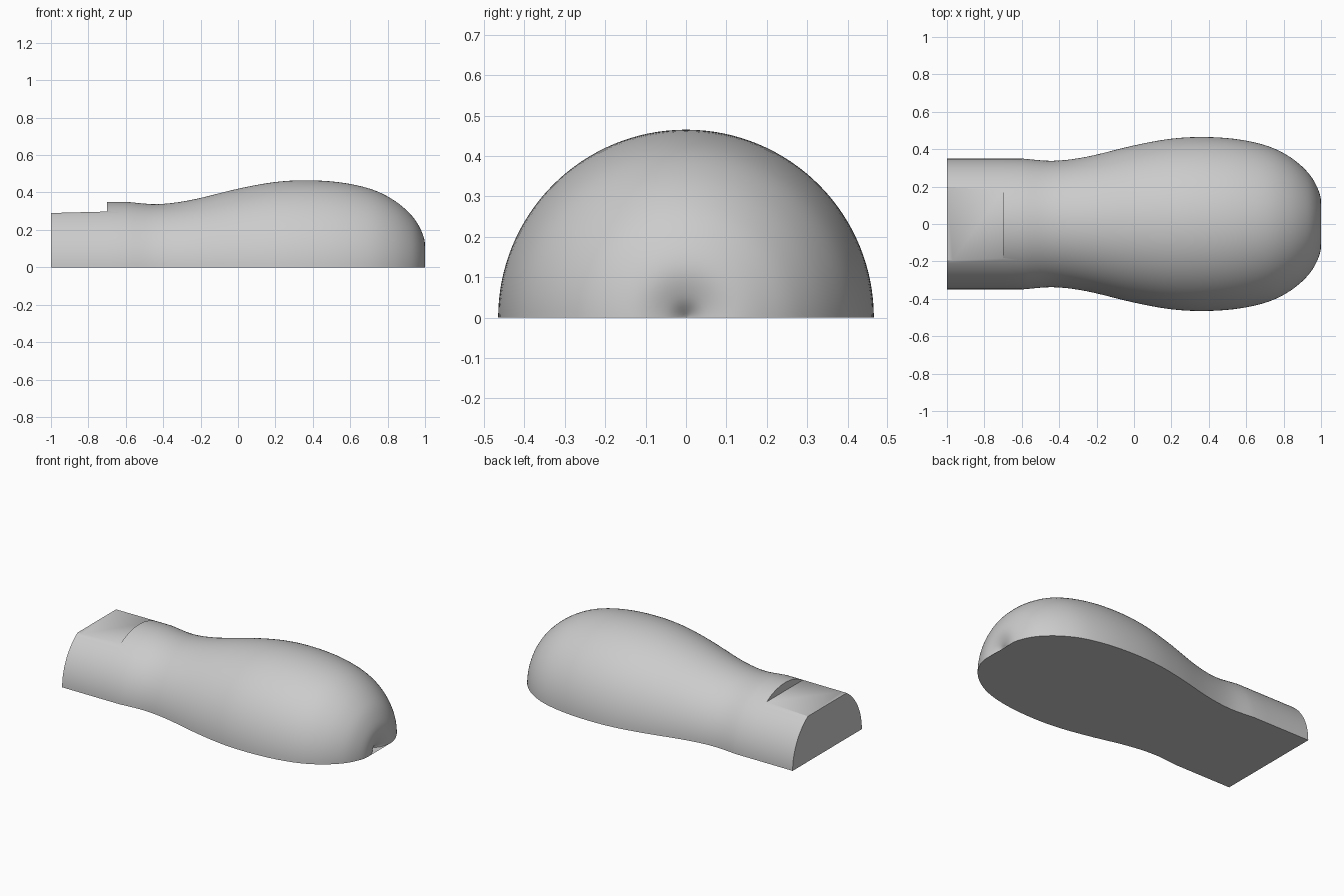
import bpy, bmesh, math
from mathutils import Vector, Matrix

cube = bpy.data.objects.get("Cube")
if cube:
    bpy.data.objects.remove(cube)

grey = bpy.data.materials.new("light_grey")
grey.use_nodes = True
COLOUR = (0.6, 0.6, 0.6, 1)
grey.diffuse_color = COLOUR
grey.node_tree.nodes["Principled BSDF"].inputs["Base Color"].default_value = COLOUR

# Half outline of the body: (x, radius), ending in a shallow dimple on the axis
NECK = [(-1, .35), (-.7, .35), (-.6, .35)]
BULB = [(-.6, .35), (-.43, .338), (-.25, .36), (0, .42), (.2, .456), (.38, .465),
        (.56, .452), (.72, .415), (.84, .354), (.93, .275), (.98, .195), (1, .12),
        (.985, .05), (.95, 0)]


def smooth_curve(points, steps=5):
    """Catmull-Rom curve through the points."""
    pts = [Vector(p) for p in points]
    pts = [2 * pts[0] - pts[1]] + pts + [2 * pts[-1] - pts[-2]]
    out = []
    for a, b, c, d in zip(pts, pts[1:], pts[2:], pts[3:]):
        for i in range(steps):
            t = i / steps
            out.append(0.5 * (2 * b + (c - a) * t + (2 * a - 5 * b + 4 * c - d) * t * t
                              + (3 * b - a - 3 * c + d) * t ** 3))
    return out + [pts[-2]]


def add_object(name, bm):
    bmesh.ops.recalc_face_normals(bm, faces=bm.faces)
    mesh = bpy.data.meshes.new(name)
    bm.to_mesh(mesh)
    bm.free()
    mesh.materials.append(grey)
    obj = bpy.data.objects.new(name, mesh)
    bpy.context.collection.objects.link(obj)
    return obj


# Half-round body, turned through 180 degrees about the x axis
profile = [Vector(p) for p in NECK[:-1]] + smooth_curve(BULB)
SIDES = 64
bm = bmesh.new()
tip = bm.verts.new((profile[-1].x, 0, 0))
rings = []
for p in profile[:-1]:
    angles = [math.pi * i / SIDES for i in range(SIDES + 1)]
    rings.append([bm.verts.new((p.x, p.y * math.cos(a), p.y * math.sin(a))) for a in angles])
for r, s in zip(rings, rings[1:]):
    for i in range(SIDES):
        bm.faces.new((r[i], r[i + 1], s[i + 1], s[i]))
    bm.faces.new((r[0], s[0], s[-1], r[-1]))
for i in range(SIDES):
    bm.faces.new((rings[-1][i], rings[-1][i + 1], tip))
bm.faces.new((rings[-1][0], tip, rings[-1][-1]))
bm.faces.new(rings[0])
body = add_object("handle_body", bm)

# Flat step cut into the top of the neck, rising slightly inward
bm = bmesh.new()
bmesh.ops.create_cube(bm, size=1, matrix=Matrix.Translation((-.95, 0, .55))
                      @ Matrix.Diagonal((.5, 1, .5, 1)))
for v in bm.verts:
    if v.co.z < .5:
        v.co.z = .298 if v.co.x > -.9 else .285
cutter = add_object("step_cutter", bm)
cutter.hide_render = True
cutter.hide_set(True)

cut = body.modifiers.new("step", "BOOLEAN")
cut.operation = "DIFFERENCE"
cut.solver = "EXACT"
cut.object = cutter

# Bake the cut so the shading can follow the sharp edges
bpy.context.view_layer.update()
baked = bpy.data.meshes.new_from_object(body.evaluated_get(bpy.context.evaluated_depsgraph_get()))
body.modifiers.clear()
body.data = baked
bpy.data.objects.remove(cutter)

bpy.ops.object.select_all(action="DESELECT")
body.select_set(True)
bpy.context.view_layer.objects.active = body
bpy.ops.object.shade_smooth_by_angle(angle=math.radians(35))
